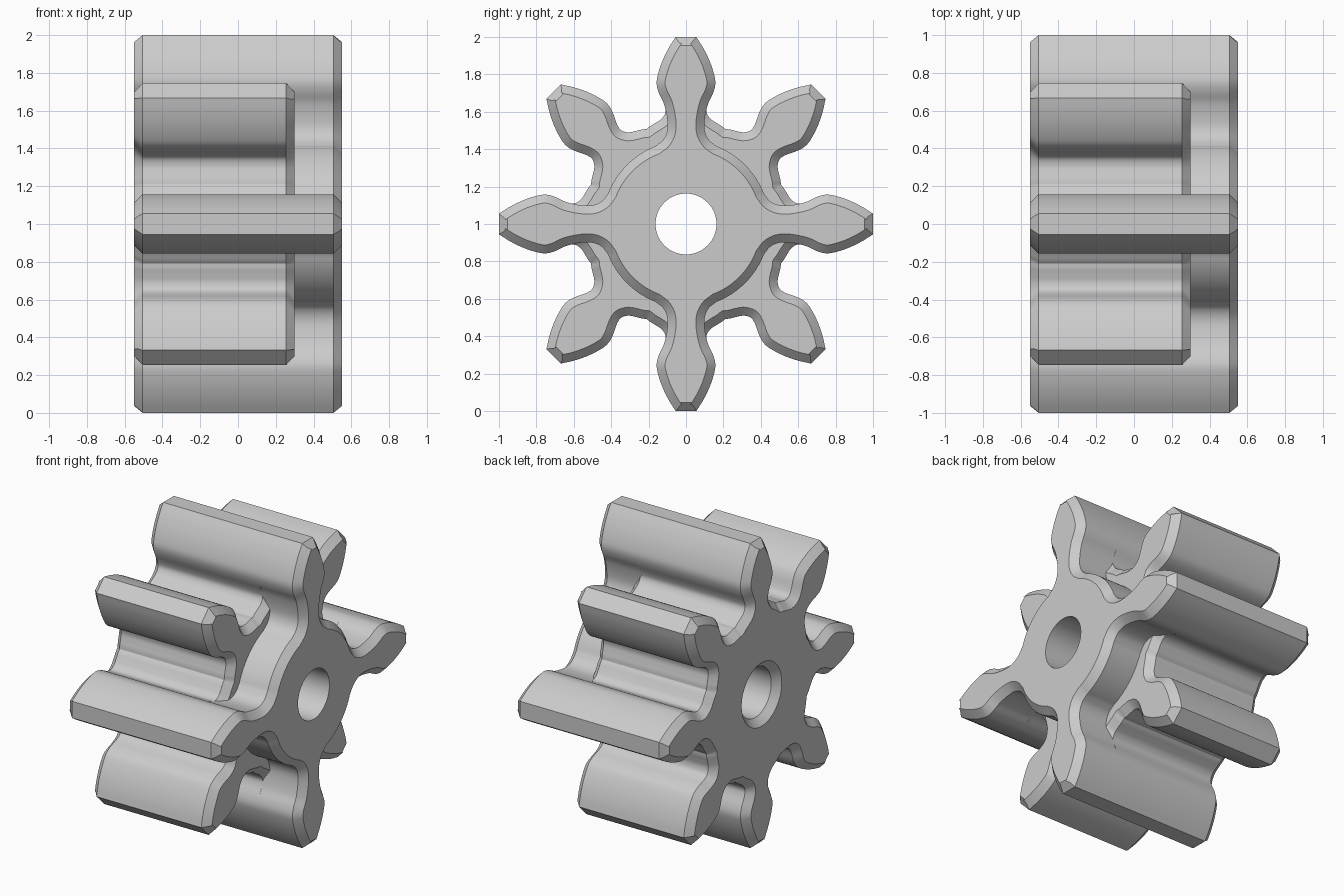
import bpy, bmesh, math
from mathutils import Vector

CHAMFER = 0.045
HOLE = 0.163
HALF = 0.55
STEP = 0.3

old = bpy.data.objects.get("Cube")
if old:
    bpy.data.objects.remove(old, do_unlink=True)

metal = bpy.data.materials.new("grey_metal")
metal.use_nodes = True
grey = (0.6, 0.6, 0.6, 1)
metal.diffuse_color = grey
metal.node_tree.nodes["Principled BSDF"].inputs["Base Color"].default_value = grey

# Half tooth as (radius, half width): rounded flank shared by every tooth
FLANK = [(1.0, 0.055), (0.94, 0.093), (0.87, 0.127), (0.8, 0.15), (0.75, 0.157),
         (0.7, 0.145), (0.64, 0.117)]
# Shallow valley between eight teeth, deep valley between four
SHALLOW = [(0.6, 0.109), (0.565, 0.128), (0.542, 0.16), (0.524, 0.19), (0.508, 0.21)]
DEEP = [(0.56, 0.1), (0.5, 0.1), (0.45, 0.122), (0.415, 0.165)]
ROOT = 0.447


def smooth(points, steps=5):
    """Catmull-Rom curve through the points."""
    p = [Vector(q) for q in points]
    p = [2 * p[0] - p[1]] + p + [2 * p[-1] - p[-2]]
    out = []
    for a, b, c, d in zip(p, p[1:], p[2:], p[3:]):
        for i in range(steps):
            t = i / steps
            out.append(b + (c - a) * t / 2 + (2 * a - 5 * b + 4 * c - d) * t * t / 2
                       + (3 * b - a - 3 * c + d) * t ** 3 / 2)
    return out + [p[-2]]


def gear_outline(teeth, valley, arc):
    half = smooth(FLANK + valley)
    if arc:
        start, end = math.atan2(half[-1].y, half[-1].x), math.pi / teeth
        half += [Vector((math.cos(a), math.sin(a))) * ROOT
                 for a in (start + (end - start) * i / 10 for i in range(1, 11))]
    # The valley midpoint is shared with the next tooth
    tooth = [Vector((p.x, -p.y)) for p in reversed(half[:-1])] + half
    loop = []
    for k in range(teeth):
        a = math.tau * k / teeth
        loop += [Vector((p.x * math.cos(a) - p.y * math.sin(a),
                         p.x * math.sin(a) + p.y * math.cos(a))) for p in tooth]
    return loop


def inset(loop, amount):
    out = []
    for i, p in enumerate(loop):
        e1 = (p - loop[i - 1]).normalized()
        e2 = (loop[(i + 1) % len(loop)] - p).normalized()
        n1, n2 = Vector((e1.y, -e1.x)), Vector((e2.y, -e2.x))
        out.append(p - (n1 + n2) / (1 + n1.dot(n2)) * amount)
    return out


def circle(radius, n=64):
    return [Vector((math.cos(math.tau * i / n), math.sin(math.tau * i / n))) * radius
            for i in range(n)]


def gear(name, outline, x0, x1, chamfer_back):
    """Extrude along x with chamfered ends and a central bore."""
    bm = bmesh.new()

    def ring(loop, x):
        return [bm.verts.new((x, p.x, p.y + 1)) for p in loop]

    def skin(rings):
        for a, b in zip(rings, rings[1:]):
            for i in range(len(a)):
                j = (i + 1) % len(a)
                bm.faces.new((a[i], a[j], b[j], b[i]))

    small = inset(outline, CHAMFER)
    outer = [ring(outline, x1 - CHAMFER), ring(small, x1)]
    bore = [ring(circle(HOLE), x1)]
    if chamfer_back:
        outer = [ring(small, x0), ring(outline, x0 + CHAMFER)] + outer
        bore = [ring(circle(HOLE + CHAMFER), x0), ring(circle(HOLE), x0 + CHAMFER)] + bore
    else:
        outer = [ring(outline, x0)] + outer
        bore = [ring(circle(HOLE), x0)] + bore
    skin(outer)
    skin(bore)
    # Flat end faces around the bore
    for k in (0, -1):
        edges = [bm.edges.get((r[i - 1], r[i])) for r in (outer[k], bore[k])
                 for i in range(len(r))]
        bmesh.ops.triangle_fill(bm, edges=edges, use_beauty=True)
    bmesh.ops.recalc_face_normals(bm, faces=bm.faces[:])
    mesh = bpy.data.meshes.new(name)
    bm.to_mesh(mesh)
    bm.free()
    mesh.materials.append(metal)
    obj = bpy.data.objects.new(name, mesh)
    bpy.context.collection.objects.link(obj)
    bpy.ops.object.select_all(action="DESELECT")
    obj.select_set(True)
    bpy.context.view_layer.objects.active = obj
    bpy.ops.object.shade_smooth_by_angle(angle=math.radians(30))


# Eight-tooth body and the four-tooth section standing out of it
gear("eight_tooth_body", gear_outline(8, SHALLOW, False), -HALF, STEP, True)
gear("four_tooth_hub", gear_outline(4, DEEP, True), STEP - CHAMFER - 0.01, HALF, False)
